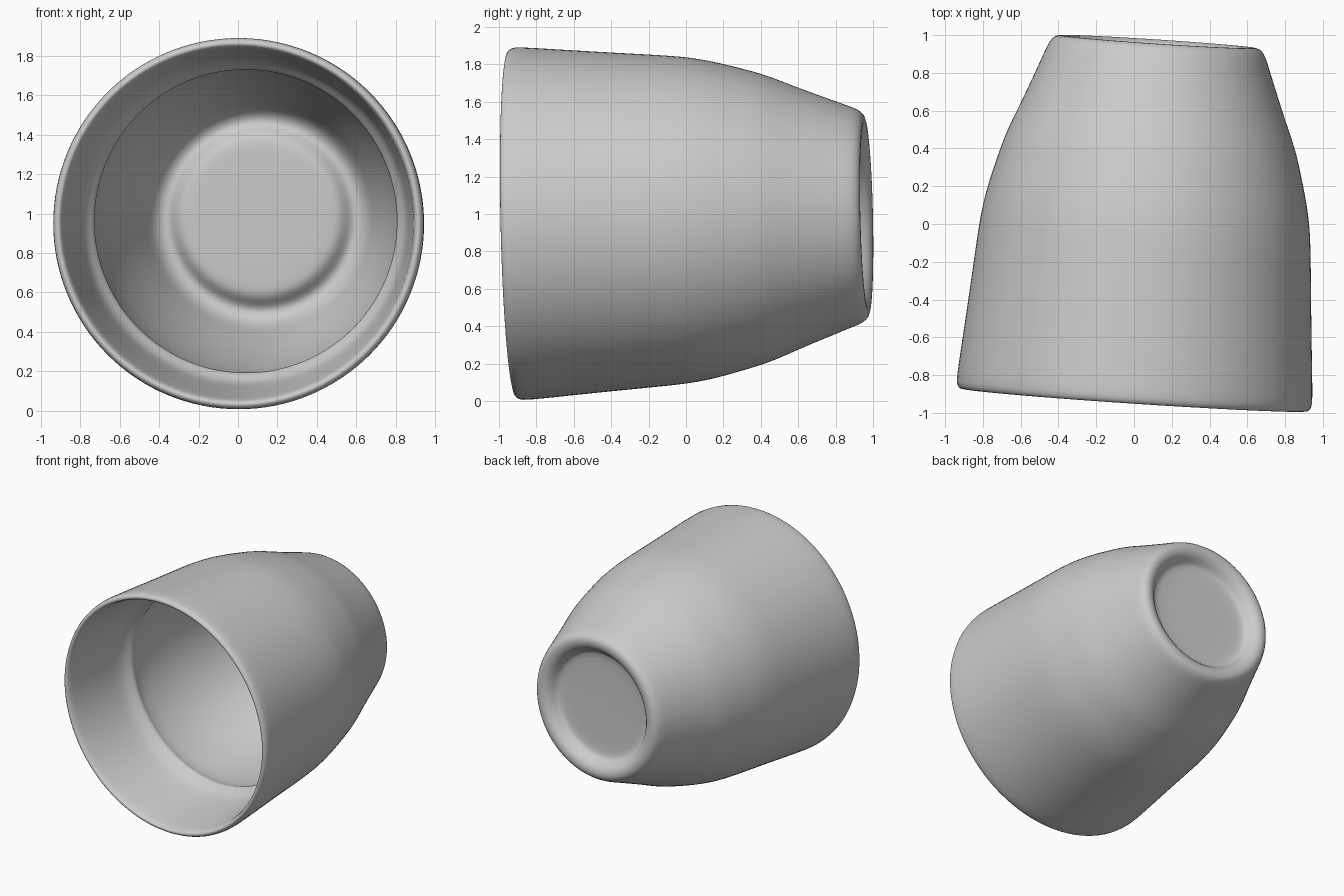
import bpy, bmesh, math
from mathutils import Vector

cube = bpy.data.objects.get("Cube")
if cube:
    bpy.data.objects.remove(cube, do_unlink=True)

SEGMENTS = 64

# Plain grey ceramic
clay = bpy.data.materials.new("grey ceramic")
clay.use_nodes = True
GREY = (0.6, 0.6, 0.6, 1.0)
clay.diffuse_color = GREY
clay.node_tree.nodes["Principled BSDF"].inputs["Base Color"].default_value = GREY

# (radius, distance from the rim along the axis)
outer_wall = [
    (0.925, -0.008), (0.942, 0.012), (0.946, 0.05), (0.929, 0.25),
    (0.907, 0.52), (0.890, 0.75), (0.876, 0.92), (0.858, 1.03),
    (0.835, 1.13), (0.805, 1.24), (0.774, 1.35), (0.738, 1.44),
    (0.700, 1.53), (0.665, 1.62), (0.622, 1.73), (0.592, 1.81),
    (0.572, 1.86),
]
foot = [
    (0.545, 1.893), (0.505, 1.898), (0.465, 1.885), (0.435, 1.85),
    (0.415, 1.815), (0.385, 1.805), (0.20, 1.803), (0.04, 1.803),
]
inner_rim = [
    (0.908, -0.006), (0.895, 0.015), (0.885, 0.08), (0.862, 0.25),
    (0.835, 0.46), (0.818, 0.53),
]
inner_ledge = [(0.785, 0.565), (0.769, 0.585), (0.770, 0.605), (0.785, 0.64)]
inner_wall = [
    (0.788, 0.75), (0.775, 0.95), (0.74, 1.13), (0.69, 1.32),
    (0.635, 1.48), (0.59, 1.60), (0.56, 1.69),
]
floor = [
    (0.525, 1.74), (0.485, 1.757), (0.455, 1.745), (0.425, 1.71),
    (0.395, 1.692), (0.36, 1.688), (0.20, 1.687), (0.04, 1.687),
]
# One closed skin from the inside floor, over the rim, to the underside of the foot
profile = (floor[::-1] + inner_wall[::-1] + inner_ledge[::-1] + inner_rim[::-1]
           + outer_wall + foot)


def lathe(name, points):
    """Turn a profile around local z and cap both small end rings."""
    bm = bmesh.new()
    rings = []
    for r, t in points:
        rings.append([bm.verts.new((r * math.cos(a), r * math.sin(a), t))
                      for a in (2 * math.pi * i / SEGMENTS for i in range(SEGMENTS))])
    for a, b in zip(rings, rings[1:]):
        for i in range(SEGMENTS):
            j = (i + 1) % SEGMENTS
            bm.faces.new((a[i], a[j], b[j], b[i]))
    bm.faces.new(rings[0])
    bm.faces.new(rings[-1])
    bmesh.ops.recalc_face_normals(bm, faces=bm.faces)
    for f in bm.faces:
        f.smooth = True
    mesh = bpy.data.meshes.new(name)
    bm.to_mesh(mesh)
    bm.free()
    obj = bpy.data.objects.new(name, mesh)
    bpy.context.collection.objects.link(obj)
    return obj


# Cup lying on its side, slightly turned and lifted at the foot
cup = lathe("cup", profile)
cup.data.materials.append(clay)
rim_centre = Vector((0.0, -0.925, 0.948))
foot_centre = Vector((0.125, 0.967, 0.99))
cup.location = rim_centre
cup.rotation_euler = (foot_centre - rim_centre).to_track_quat('Z', 'Y').to_euler()

# Soft thrown surface
sub = cup.modifiers.new("soften", 'SUBSURF')
sub.levels = 1
sub.render_levels = 1
